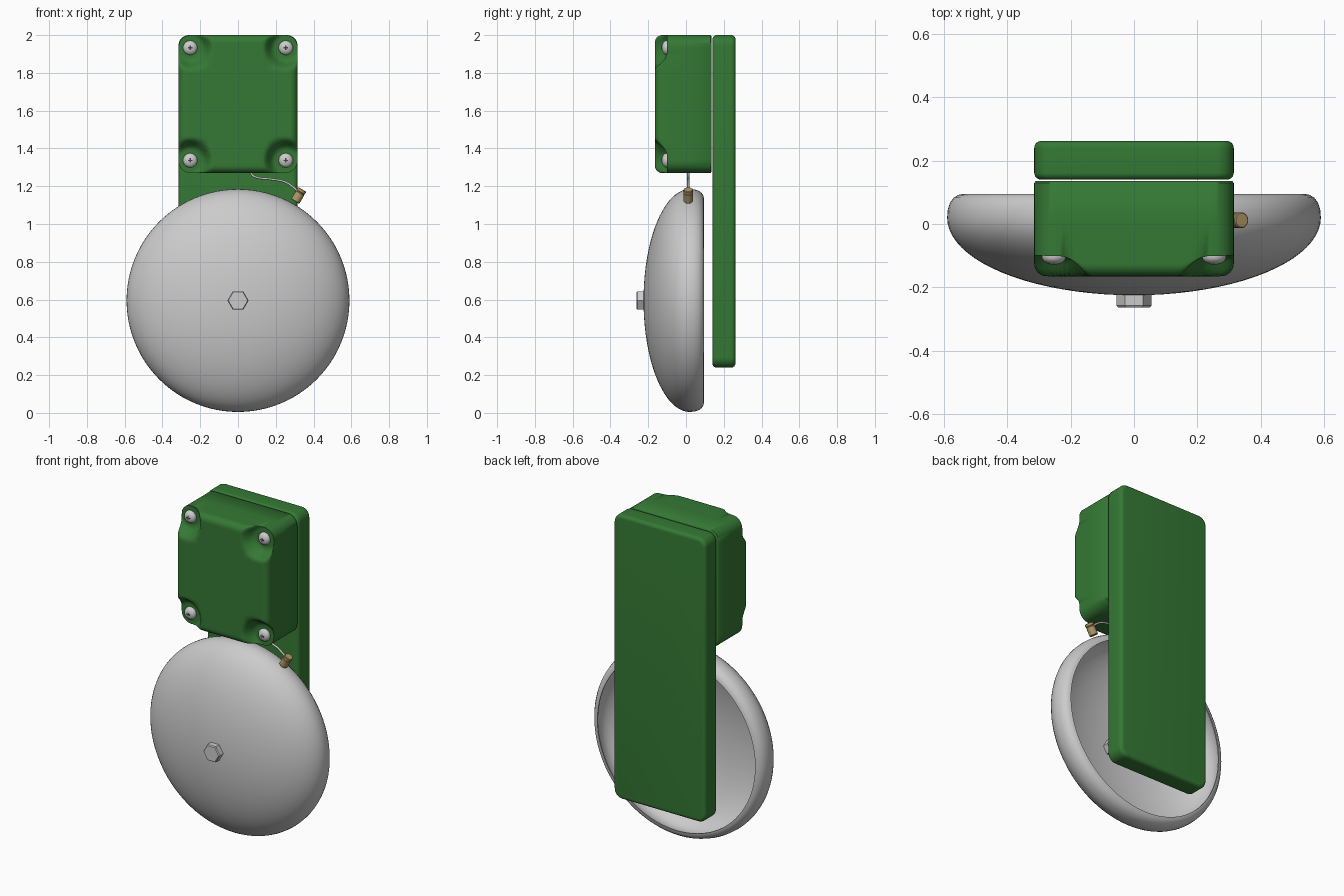
import bpy, bmesh, math
from mathutils import Vector

if "Cube" in bpy.data.objects:
    bpy.data.objects.remove(bpy.data.objects["Cube"])


def material(name, rgb):
    m = bpy.data.materials.new(name)
    m.diffuse_color = (*rgb, 1)
    m.use_nodes = True
    m.node_tree.nodes["Principled BSDF"].inputs["Base Color"].default_value = m.diffuse_color
    return m


GREEN = material("green_paint", (0.035, 0.19, 0.035))
BRASS = material("brass", (0.42, 0.31, 0.13))
DARK = material("dark_slot", (0.06, 0.06, 0.06))


def finish(bm, name, mat=None, angle=35):
    bmesh.ops.recalc_face_normals(bm, faces=bm.faces)
    me = bpy.data.meshes.new(name)
    bm.to_mesh(me)
    bm.free()
    me.shade_smooth()
    me.set_sharp_from_angle(angle=math.radians(angle))
    if mat:
        me.materials.append(mat)
    ob = bpy.data.objects.new(name, me)
    bpy.context.scene.collection.objects.link(ob)
    return ob


def loft(name, rings, mat=None, angle=35):
    """Skin a list of equal-length point rings and cap both ends."""
    bm = bmesh.new()
    vs = [[bm.verts.new(p) for p in ring] for ring in rings]
    n = len(vs[0])
    for a, b in zip(vs, vs[1:]):
        for i in range(n):
            j = (i + 1) % n
            bm.faces.new((a[i], a[j], b[j], b[i]))
    bm.faces.new(vs[0])
    bm.faces.new(vs[-1])
    return finish(bm, name, mat, angle)


def lathe(name, profile, centre=(0, 0, 0), sides=32, mat=None, angle=35):
    """Turn (radius, y) pairs about the y axis."""
    rings = [[(r * math.cos(math.tau * i / sides), y, r * math.sin(math.tau * i / sides))
              for i in range(sides)] for r, y in profile]
    ob = loft(name, rings, mat, angle)
    ob.location = centre
    return ob


def rounded_rect(hx, hz, r, arc=8, side=1):
    arcs = []
    for q, (sx, sz) in enumerate([(1, 1), (-1, 1), (-1, -1), (1, -1)]):
        arcs.append([(sx * (hx - r) + r * math.cos((q + k / arc) * math.pi / 2),
                      sz * (hz - r) + r * math.sin((q + k / arc) * math.pi / 2))
                     for k in range(arc + 1)])
    pts = []
    for q in range(4):
        a, b = arcs[q][-1], arcs[(q + 1) % 4][0]
        pts += arcs[q]
        pts += [(a[0] + (b[0] - a[0]) * k / side, a[1] + (b[1] - a[1]) * k / side)
                for k in range(1, side)]
    return pts


# Back plate with softened edges
def plate_ring(inset, y):
    return [(x, y, 1.12 + z) for x, z in rounded_rect(0.315 - inset, 0.88 - inset, 0.055 - inset)]


E = 0.022
steps = [k * math.pi / 12 for k in range(7)]
rings = [plate_ring(E * (1 - math.sin(t)), 0.14 + E * (1 - math.cos(t))) for t in steps]
rings += [plate_ring(E * (1 - math.cos(t)), 0.262 - E * (1 - math.sin(t))) for t in steps]
loft("back_plate", rings, GREEN)

# Mechanism cover: rounded box whose front dips at the four screw corners
HX, HZ, CR, CZ = 0.315, 0.365, 0.065, 1.635
SX, SZ = 0.253, 0.298
FRONT, FLOOR, FILLET = -0.165, -0.10, 0.04


def front_y(x, z):
    qx, qz = abs(x) - HX + CR, abs(z) - HZ + CR
    inset = CR - math.hypot(max(qx, 0), max(qz, 0)) - min(max(qx, qz), 0)
    f = max(FILLET - inset, 0)
    y = FRONT + FILLET - math.sqrt(max(FILLET ** 2 - f ** 2, 0))
    d = math.hypot(abs(x) - SX, abs(z) - SZ)
    t = min(max((d - 0.062) / 0.058, 0), 1)
    return y + max(FLOOR - y, 0) * (1 - t * t * (3 - 2 * t))


outline = rounded_rect(HX, HZ, CR, 10, 40)
rings = [[(x * s, y, CZ + z * s) for x, z in outline]
         for s, y in ((0.985, 0.135), (1, 0.130), (1, 0.0))]
for i in range(27):
    s = 1 - 0.97 * (i / 26) ** 2
    rings.append([(x * s, front_y(x * s, z * s), CZ + z * s) for x, z in outline])
loft("mechanism_cover", rings, GREEN, 50)

# Cover screws with cross slots
for sx in (-1, 1):
    for sz in (-1, 1):
        c = (sx * SX, 0, CZ + sz * SZ)
        dome = [(0.038, FLOOR + 0.01), (0.038, FLOOR - 0.004)]
        dome += [(0.038 * math.cos(t), FLOOR - 0.004 - 0.024 * math.sin(t))
                 for t in (0.25, 0.5, 0.75, 1.0, 1.25, 1.5)]
        lathe("cover_screw", dome, c, 24, angle=40)
        for w, h in ((0.024, 0.006), (0.006, 0.024)):
            bm = bmesh.new()
            bmesh.ops.create_cube(bm, size=1)
            bmesh.ops.scale(bm, vec=(w, 0.008, h), verts=bm.verts)
            slot = finish(bm, "screw_slot", DARK)
            slot.location = (c[0], FLOOR - 0.0245, c[2])

# Hollow bell dome: outer skin, rolled rim, inner skin
BZ = 0.595
angles = [k * math.pi / 40 for k in range(1, 21)]
outer = [(0.59 * math.sin(t), 0.02 - 0.245 * math.cos(t)) for t in [0.02] + angles]
rim = [(0.588, 0.045), (0.581, 0.067), (0.569, 0.083), (0.555, 0.092), (0.54, 0.095),
       (0.54, 0.088), (0.556, 0.076), (0.566, 0.055)]
inner = [(0.57 * math.sin(t), 0.02 - 0.228 * math.cos(t)) for t in reversed([0.02] + angles)]
lathe("bell_dome", outer + rim + inner, (0, 0, BZ), 96)

# Centre bolt, its shank and the nut inside the dome
lathe("bell_bolt_head", [(0.056, -0.218), (0.056, -0.257), (0.051, -0.263)], (0, 0, BZ), 6, angle=20)
lathe("bell_bolt_shank", [(0.024, -0.222), (0.024, -0.135), (0.02, -0.13)], (0, 0, BZ), 20)
lathe("bell_nut", [(0.05, -0.21), (0.05, -0.172)], (0, 0, BZ), 6, angle=20)

# Striker wire
path = [(0.065, 1.29), (0.075, 1.26), (0.10, 1.247), (0.17, 1.238), (0.25, 1.222),
        (0.29, 1.197), (0.325, 1.165)]
cu = bpy.data.curves.new("striker_wire", 'CURVE')
cu.dimensions = '3D'
cu.bevel_depth = 0.006
cu.bevel_resolution = 3
cu.use_fill_caps = True
sp = cu.splines.new('BEZIER')
sp.bezier_points.add(len(path) - 1)
for p, (x, z) in zip(sp.bezier_points, path):
    p.co = (x, 0.012, z)
    p.handle_left_type = p.handle_right_type = 'AUTO'
bpy.context.scene.collection.objects.link(bpy.data.objects.new("striker_wire", cu))

# Brass striker head, tilted against the dome
head = lathe("striker_head", [(0.022, -0.038), (0.025, -0.035), (0.025, 0.012), (0.022, 0.014),
                              (0.022, 0.018), (0.025, 0.02), (0.025, 0.033), (0.022, 0.036)],
             (0.322, 0.012, 1.152), 28, BRASS, 30)
head.rotation_euler = Vector((0.037, 0, 0.062)).to_track_quat('Y', 'Z').to_euler()
